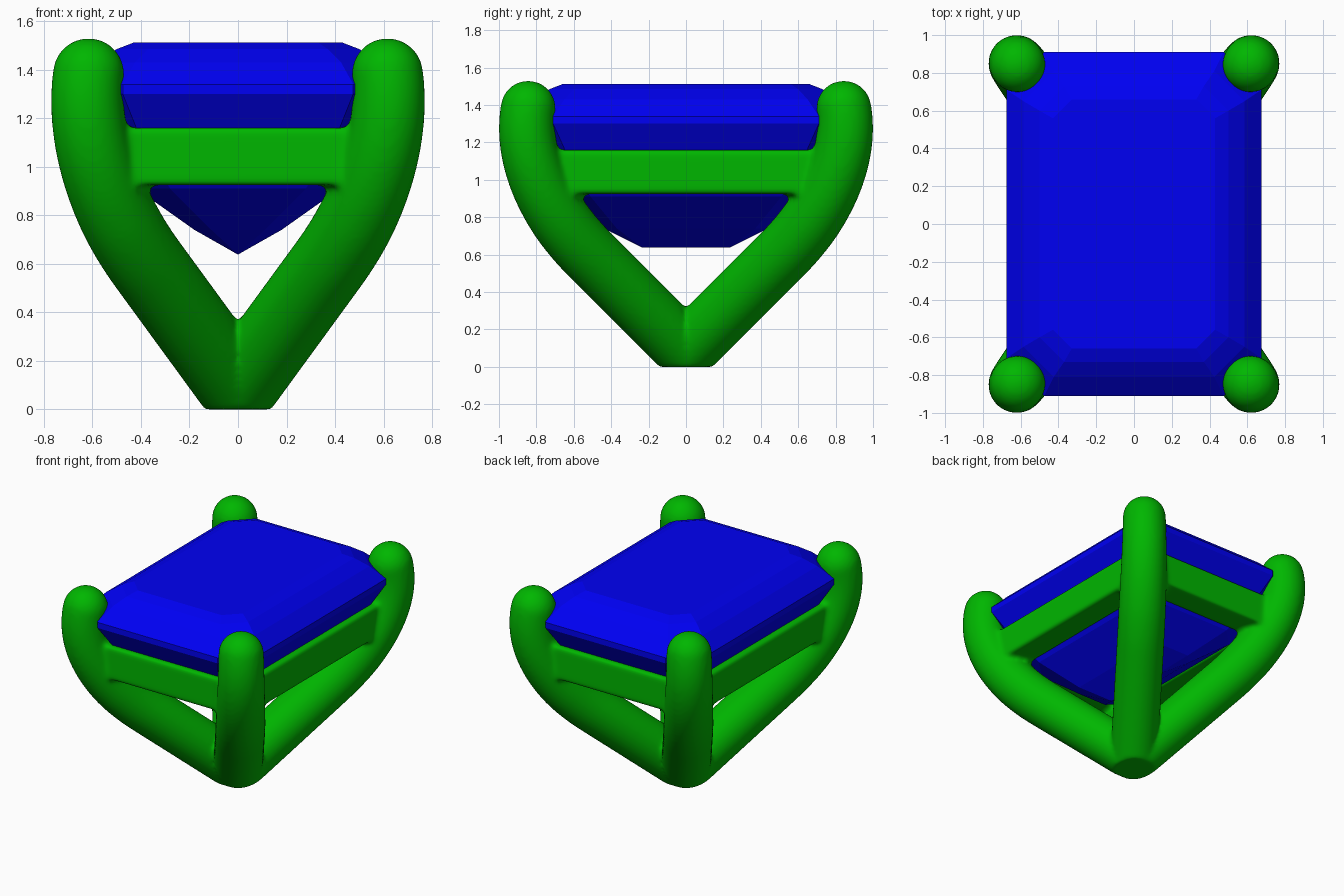
import bpy, bmesh, math
from mathutils import Vector
from mathutils.geometry import interpolate_bezier

if "Cube" in bpy.data.objects:
    bpy.data.objects.remove(bpy.data.objects["Cube"])

TIP = 0.147     # prong radius at the tip
FOOT = 0.162    # prong radius at the foot
RATIO = 1.37    # y / x direction of the splayed prongs


def finish(bm, name, color):
    bmesh.ops.recalc_face_normals(bm, faces=bm.faces)
    me = bpy.data.meshes.new(name)
    bm.to_mesh(me)
    bm.free()
    ob = bpy.data.objects.new(name, me)
    bpy.context.collection.objects.link(ob)
    mat = bpy.data.materials.new(name + "_material")
    mat.diffuse_color = color
    mat.use_nodes = True
    mat.node_tree.nodes["Principled BSDF"].inputs["Base Color"].default_value = mat.diffuse_color
    me.materials.append(mat)
    return ob


def skin(bm, rings):
    """Bridge a list of equal point loops and cap both ends."""
    loops = [[bm.verts.new(p) for p in ring] for ring in rings]
    n = len(loops[0])
    for a, b in zip(loops, loops[1:]):
        for i in range(n):
            j = (i + 1) % n
            bm.faces.new((a[i], a[j], b[j], b[i]))
    bm.faces.new(loops[0])
    bm.faces.new(loops[-1])


def box(bm, lo, hi):
    rect = [(lo[0], lo[1]), (hi[0], lo[1]), (hi[0], hi[1]), (lo[0], hi[1])]
    skin(bm, [[(x, y, z) for x, y in rect] for z in (lo[2], hi[2])])


# Prong: straight foot, curved upper half leaning slightly back in, round tip
def at(x, z):
    return Vector((x, x * RATIO, z))


path = [at(-0.209, -0.2), at(0.083, 0.2)] + interpolate_bezier(
    at(0.375, 0.6), at(0.55, 0.84), at(0.645, 1.13), at(0.616, 1.383), 28)
side = Vector((-RATIO, 1, 0)).normalized()
stations = []
for i, p in enumerate(path):
    t = (path[min(i + 1, len(path) - 1)] - path[max(i - 1, 0)]).normalized()
    f = min(max((1.38 - p.z) / 0.6, 0), 1)
    stations.append((p, t, TIP + (FOOT - TIP) * f))
axis = stations[-1][1]
for k in range(1, 12):
    a = math.radians(90 * k / 11.2)
    stations.append((path[-1] + axis * TIP * math.sin(a), axis, TIP * math.cos(a)))
rings = []
for p, t, r in stations:
    up = t.cross(side)
    rings.append([p + r * (side * math.cos(a) + up * math.sin(a))
                  for a in (math.tau * k / 40 for k in range(40))])
bm = bmesh.new()
skin(bm, rings)

# Trim the prong to its own quarter (slight overlap) and to the ground
for co, no in (((-0.02, 0, 0), (-1, 0, 0)), ((0, -0.02, 0), (0, -1, 0)),
               ((0, 0, 0), (0, 0, -1))):
    bmesh.ops.bisect_plane(bm, geom=bm.verts[:] + bm.edges[:] + bm.faces[:],
                           plane_co=co, plane_no=no, clear_outer=True)
    bmesh.ops.holes_fill(bm, edges=[e for e in bm.edges if e.is_boundary], sides=0)

# Half rails along the front and the side
box(bm, (-0.02, 0.66, 0.925), (0.55, 0.862, 1.16))
box(bm, (0.44, -0.02, 0.925), (0.642, 0.76, 1.16))

# Mirror to four prongs, fuse and soften the joints
frame = finish(bm, "prong_frame", (0, 0.47, 0, 1))
mirror = frame.modifiers.new("mirror", 'MIRROR')
mirror.use_axis = (True, True, False)
mirror.use_mirror_merge = False
fuse = frame.modifiers.new("fuse", 'REMESH')
fuse.mode = 'VOXEL'
fuse.voxel_size = 0.015
fuse.use_smooth_shade = True
soft = frame.modifiers.new("soften", 'SMOOTH')
soft.factor = 0.5
soft.iterations = 8

# Step-cut stone: stacked rectangles with cut corners (half x, half y, cut, z)
STEPS = [
    (0.0005, 0.235, 0.0002, 0.638),
    (0.18, 0.44, 0.07, 0.74),
    (0.42, 0.65, 0.14, 0.91),
    (0.565, 0.79, 0.17, 1.10),
    (0.675, 0.91, 0.20, 1.30),
    (0.675, 0.91, 0.20, 1.34),
    (0.585, 0.81, 0.16, 1.43),
    (0.50, 0.73, 0.13, 1.485),
    (0.43, 0.66, 0.10, 1.512),
]


def octagon(hx, hy, c, z):
    return [(hx, hy - c, z), (hx - c, hy, z), (c - hx, hy, z), (-hx, hy - c, z),
            (-hx, c - hy, z), (c - hx, -hy, z), (hx - c, -hy, z), (hx, c - hy, z)]


bm = bmesh.new()
skin(bm, [octagon(*s) for s in STEPS])
bmesh.ops.remove_doubles(bm, verts=bm.verts, dist=0.003)
finish(bm, "gemstone", (0, 0, 0.9, 1))
